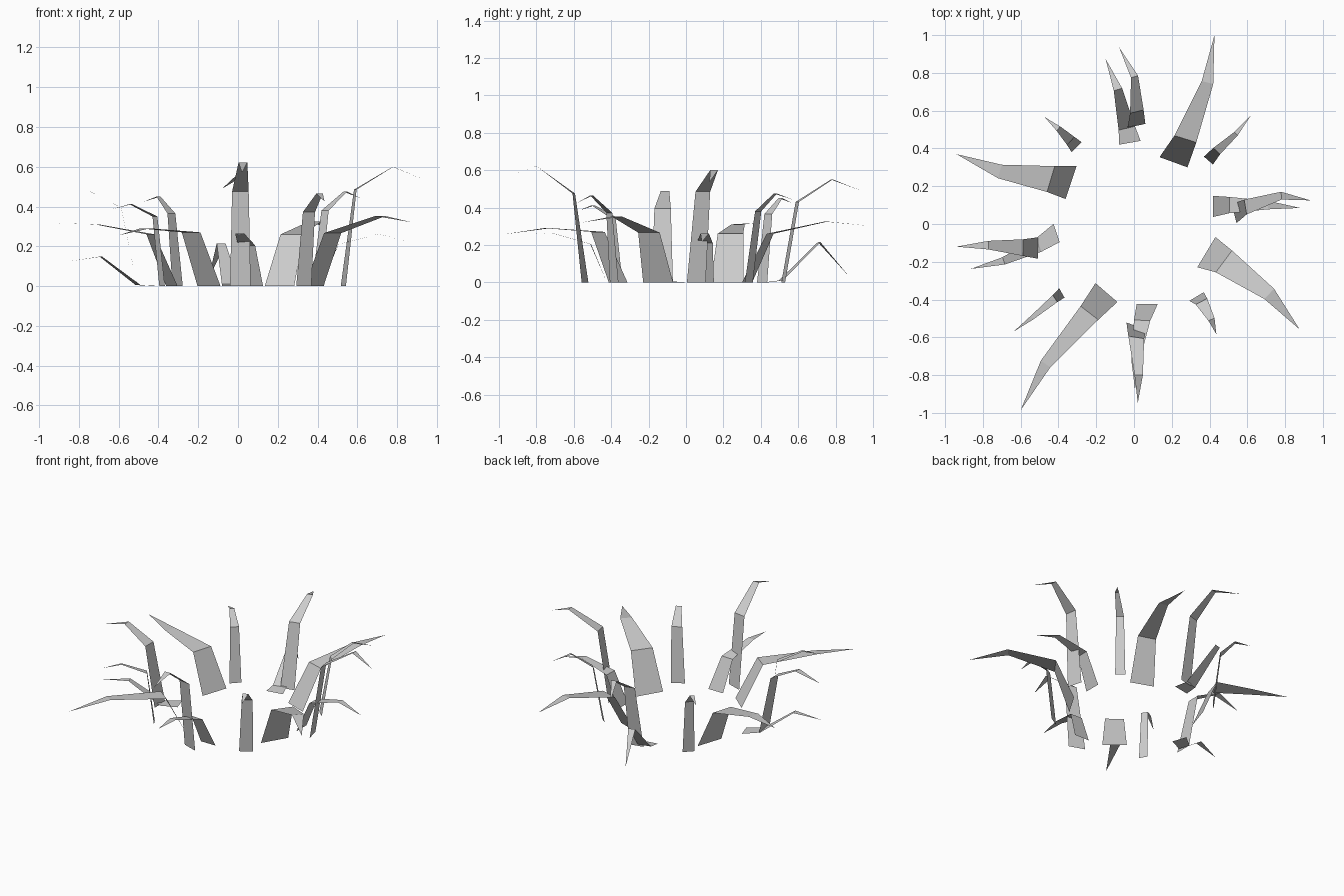
import bpy
from mathutils import Vector


def blade(name, root, half, knee, bend, tip):
    """Flat three-segment grass blade: two quads and a pointed triangle."""
    p0, p1, p2, p3 = Vector((*root, 0)), Vector(knee), Vector(bend), Vector(tip)
    w0 = Vector((*half, 0))
    # width direction at the upper bend is square to the path seen from above
    d = ((p2 - p1) * Vector((1, 1, 0)).length).to_2d().normalized()
    e = (p3 - p2).to_2d().normalized()
    t = (d + e).normalized()
    w2 = Vector((-t.y, t.x, 0))
    if w2.dot(w0) < 0:
        w2.negate()
    w1 = (w0.normalized() + w2).normalized() * w0.length * 0.77
    w2 *= w0.length * 0.4
    verts = [p0 - w0, p0 + w0, p1 - w1, p1 + w1, p2 - w2, p2 + w2, p3]
    mesh = bpy.data.meshes.new(name)
    mesh.from_pydata(verts, [], [(0, 1, 3, 2), (2, 3, 5, 4), (4, 5, 6)])
    bpy.context.collection.objects.link(bpy.data.objects.new(name, mesh))


# Each entry: root, half width at the root, knee, bend, tip
wide = [
    ((.209, .327), (.074, -.027), (.272, .45, .26), (.389, .749, .325), (.426, 1.0, .30)),
    ((-.333, .22), (.029, .088), (-.44, .238, .26), (-.71, .278, .31), (-.94, .37, .317)),
    ((-.146, -.363), (.058, -.05), (-.236, -.471, .27), (-.468, -.741, .29), (-.60, -.986, .255)),
    ((.383, -.149), (.048, .08), (.476, -.198, .266), (.716, -.37, .352), (.877, -.558, .32)),
]
tall = [
    ((.53, .055), (-.013, .05), (.59, .09, .485), (.78, .15, .60), (.935, .125, .535)),
    ((.013, .52), (.047, .01), (.015, .595, .43), (.003, .78, .55), (-.08, .937, .49)),
    ((-.507, -.127), (0, .057), (-.588, -.125, .395), (-.77, -.112, .488), (-.94, -.12, .437)),
    ((.012, -.54), (.052, -.018), (.012, -.60, .475), (.025, -.80, .622), (.02, -.947, .57)),
]
low = [
    ((.418, .093), (0, .056), (.505, .10, .21), (.71, .10, .262), (.88, .085, .215)),
    ((-.022, .43), (.057, .01), (-.038, .507, .01), (-.085, .712, .215), (-.15, .873, .03)),
    ((-.41, -.048), (.016, -.048), (-.503, -.11, .005), (-.69, -.195, .148), (-.865, -.238, .122)),
    ((.07, -.423), (.056, 0), (.043, -.51, .205), (.008, -.72, .265), (.005, -.876, .255)),
]
small = [
    ((-.304, .407), (.026, .027), (-.335, .44, .365), (-.40, .505, .45), (-.473, .566, .425)),
    ((.394, .336), (.024, -.021), (.438, .386, .38), (.54, .478, .475), (.62, .577, .44)),
    ((-.382, -.365), (.014, -.025), (-.418, -.395, .35), (-.54, -.496, .412), (-.638, -.57, .385)),
    ((.331, -.384), (.038, .023), (.357, -.41, .372), (.41, -.505, .465), (.436, -.583, .425)),
]

# Four rings of blades round the empty centre
for kind, ring in (("wide", wide), ("tall", tall), ("low", low), ("small", small)):
    for i, spec in enumerate(ring):
        blade(f"{kind}_grass_blade_{i + 1}", *spec)
